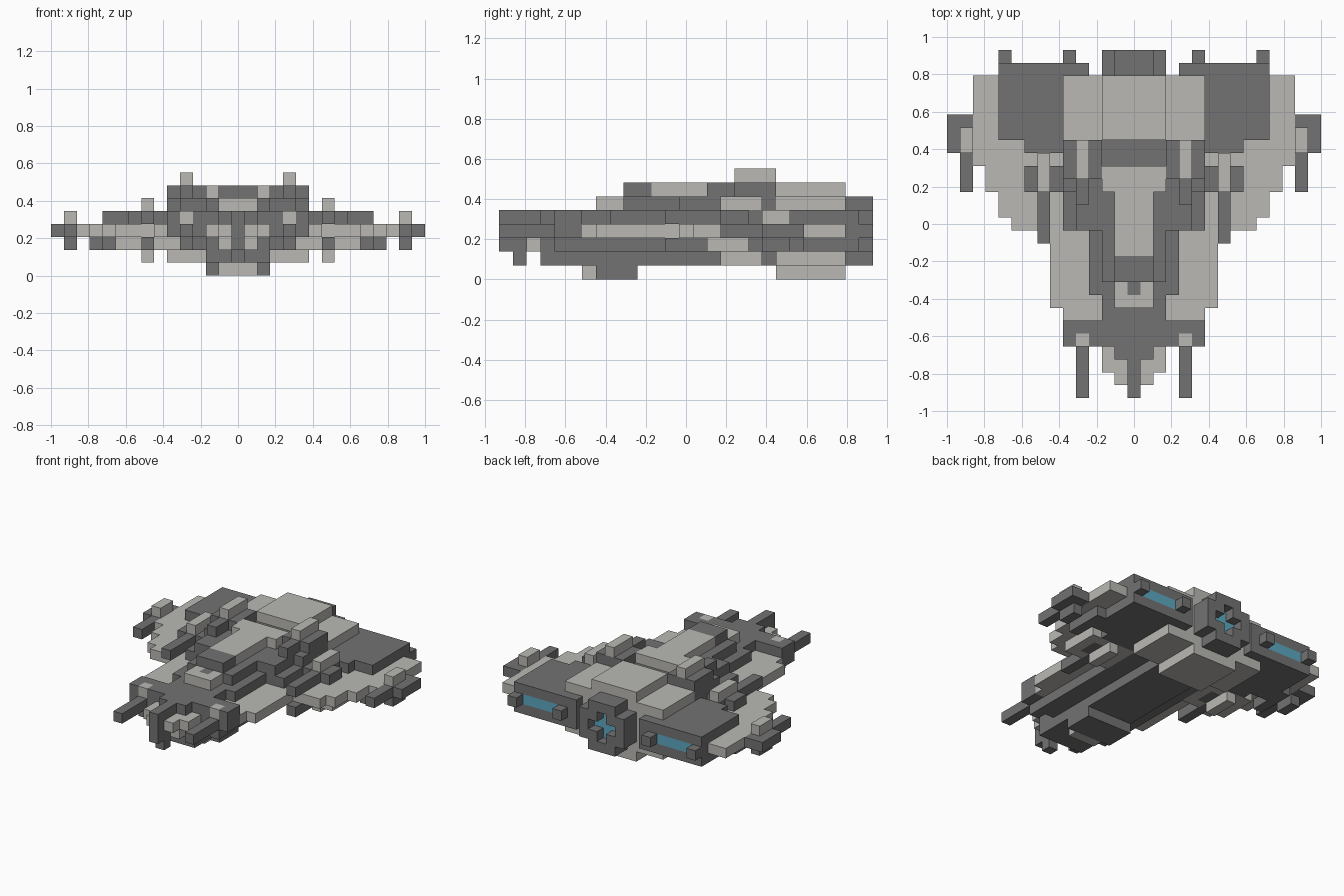
import bpy
import bmesh
from mathutils import Vector

cube = bpy.data.objects.get("Cube")
if cube:
    bpy.data.objects.remove(cube)

UNIT = 2 / 29      # edge of one block
LENGTH = 27        # blocks from nose to tail


def make_material(name, rgb):
    mat = bpy.data.materials.new(name)
    mat.use_nodes = True
    mat.diffuse_color = (*rgb, 1)
    mat.node_tree.nodes["Principled BSDF"].inputs["Base Color"].default_value = (*rgb, 1)
    return mat


light = make_material("light_grey", (0.49, 0.485, 0.455))
dark = make_material("dark_grey", (0.17, 0.17, 0.17))
glow = make_material("engine_blue", (0.11, 0.39, 0.53))

cells = {}         # block position -> part name
part_material = {}


def block(part, mat, x, y, z):
    """Fill a mirrored box; x and z ranges are inclusive, y is start to end."""
    part_material[part] = mat
    for i in range(x[0], x[1] + 1):
        for j in range(*y):
            for k in range(z[0], z[1] + 1):
                cells[i, j, k] = cells[-i, j, k] = part


def clear(x, y, z):
    for i in range(x[0], x[1] + 1):
        for j in range(*y):
            for k in range(z[0], z[1] + 1):
                cells.pop((i, j, k), None)
                cells.pop((-i, j, k), None)


# Stepped wings
for x, start in ((9, 13), (10, 14), (11, 16), (12, 18)):
    block("wings", light, (6 if x == 9 else x, x), (start, 25), (3, 3))
block("wing_undersides", light, (5, 9), (15, 19), (2, 2))
block("wing_underside_pods", dark, (11, 11), (18, 22), (2, 2))

# Fuselage with light side plates
block("lower_hull", dark, (0, 4), (5, 20), (2, 2))
block("side_plates", light, (0, 6), (7, 20), (3, 3))
block("side_plates", light, (0, 5), (5, 7), (3, 3))
block("upper_hull", dark, (0, 3), (8, 20), (4, 4))
block("upper_hull", dark, (0, 2), (4, 8), (3, 4))
block("keel", dark, (0, 2), (3, 20), (1, 2))

# Nose
block("nose_cheeks", light, (2, 2), (2, 4), (3, 3))
block("nose_cheeks", light, (1, 1), (1, 3), (3, 3))
block("nose_cheeks", light, (1, 1), (2, 3), (2, 2))
block("nose_ridge", dark, (0, 1), (3, 4), (2, 4))
block("nose_ridge", dark, (0, 0), (0, 4), (2, 4))
block("nose_sensor", dark, (0, 0), (1, 2), (1, 1))
block("chin_turret", dark, (0, 2), (7, 10), (0, 0))
block("chin_turret_front", light, (0, 1), (6, 7), (0, 0))

# Cockpit and canopy
block("canopy_frame", dark, (0, 2), (9, 20), (5, 5))
block("canopy_frame", dark, (0, 1), (9, 11), (6, 6))
block("canopy", light, (0, 1), (11, 18), (6, 6))
block("canopy", light, (2, 2), (16, 18), (6, 6))
block("cockpit_step", light, (0, 1), (7, 9), (5, 5))
block("cockpit_notch", dark, (0, 0), (8, 9), (5, 5))

# Shoulder intakes and fins
block("shoulders", dark, (3, 4), (13, 20), (4, 5))
block("shoulders", dark, (5, 5), (16, 20), (4, 5))
block("shoulders", dark, (3, 5), (17, 20), (6, 6))
block("shoulders", dark, (4, 4), (15, 17), (6, 6))
block("fins", light, (4, 4), (17, 20), (7, 7))
block("shoulder_guns", dark, (5, 5), (13, 16), (4, 4))

# Engine nacelles
block("nacelles", dark, (5, 8), (19, 26), (2, 4))
block("nacelles", dark, (9, 10), (20, 26), (2, 4))
block("nacelles", dark, (4, 4), (25, 26), (2, 4))
block("nacelle_glow", glow, (6, 9), (25, 26), (3, 3))
for x in (5, 10):
    block("nacelle_posts", dark, (x, x), (26, 27), (3, 3))

# Central engine housing and nozzle
block("engine_housing", light, (0, 5), (20, 25), (1, 5))
block("engine_housing", light, (0, 2), (20, 25), (0, 6))
block("main_nozzle", dark, (0, 2), (25, 27), (2, 4))
block("main_nozzle", dark, (0, 1), (25, 27), (1, 5))
for x, z in (((0, 0), (2, 4)), ((0, 1), (3, 3))):
    clear(x, (26, 27), z)
    block("main_glow", glow, x, (25, 26), z)

# Guns: barrel, light cap on top, dark mount beside and below
for x, tip, mount, end in ((4, 0, 4, 6), (13, 16, 19, 22)):
    block("gun_barrels", dark, (x, x), (tip, end), (3, 3))
    block("gun_mounts", dark, (x + 1, x + 1), (mount, end), (3, 3))
    block("gun_mounts", dark, (x, x), (mount, end - 1), (2, 2))
    block("gun_caps", light, (x, x), (mount, mount + (1 if x == 4 else 2)), (4, 4))
block("nose_gun_housings", dark, (4, 5), (5, 6), (4, 4))
block("nose_gun_housings", dark, (3, 3), (4, 6), (3, 4))
block("nose_gun_housings", dark, (5, 5), (4, 5), (3, 4))

# Paired wing-root guns above and below the wing
for barrel, cap in ((4, 5), (2, 1)):
    block("root_guns", dark, (7, 7), (12, 19), (barrel, barrel))
    block("root_guns", dark, (6, 8), (16, 18), (barrel, barrel))
    block("root_gun_caps", light, (7, 7), (16, 19), (cap, cap))

# Turn the blocks into clean flat-faced shells, one object per part
DIRECTIONS = [Vector(d) * s for d in ((1, 0, 0), (0, 1, 0), (0, 0, 1)) for s in (1, -1)]


def build(part):
    bm = bmesh.new()
    for cell in (c for c, name in cells.items() if name == part):
        centre = Vector(cell) + Vector((0, 0.5 - LENGTH / 2, 0.5))
        for d in DIRECTIONS:
            if tuple(int(a + b) for a, b in zip(cell, d)) in cells:
                continue
            u = Vector((d.y, d.z, d.x))
            v = d.cross(u)
            corners = (u + v, v - u, -u - v, u - v)
            bm.faces.new([bm.verts.new((centre + (d + c) / 2) * UNIT) for c in corners])
    bmesh.ops.remove_doubles(bm, verts=bm.verts, dist=UNIT / 100)
    bmesh.ops.dissolve_limit(bm, angle_limit=0.02, verts=bm.verts, edges=bm.edges)
    mesh = bpy.data.meshes.new(part)
    bm.to_mesh(mesh)
    bm.free()
    mesh.materials.append(part_material[part])
    bpy.context.collection.objects.link(bpy.data.objects.new(part, mesh))


for part_name in part_material:
    build(part_name)
